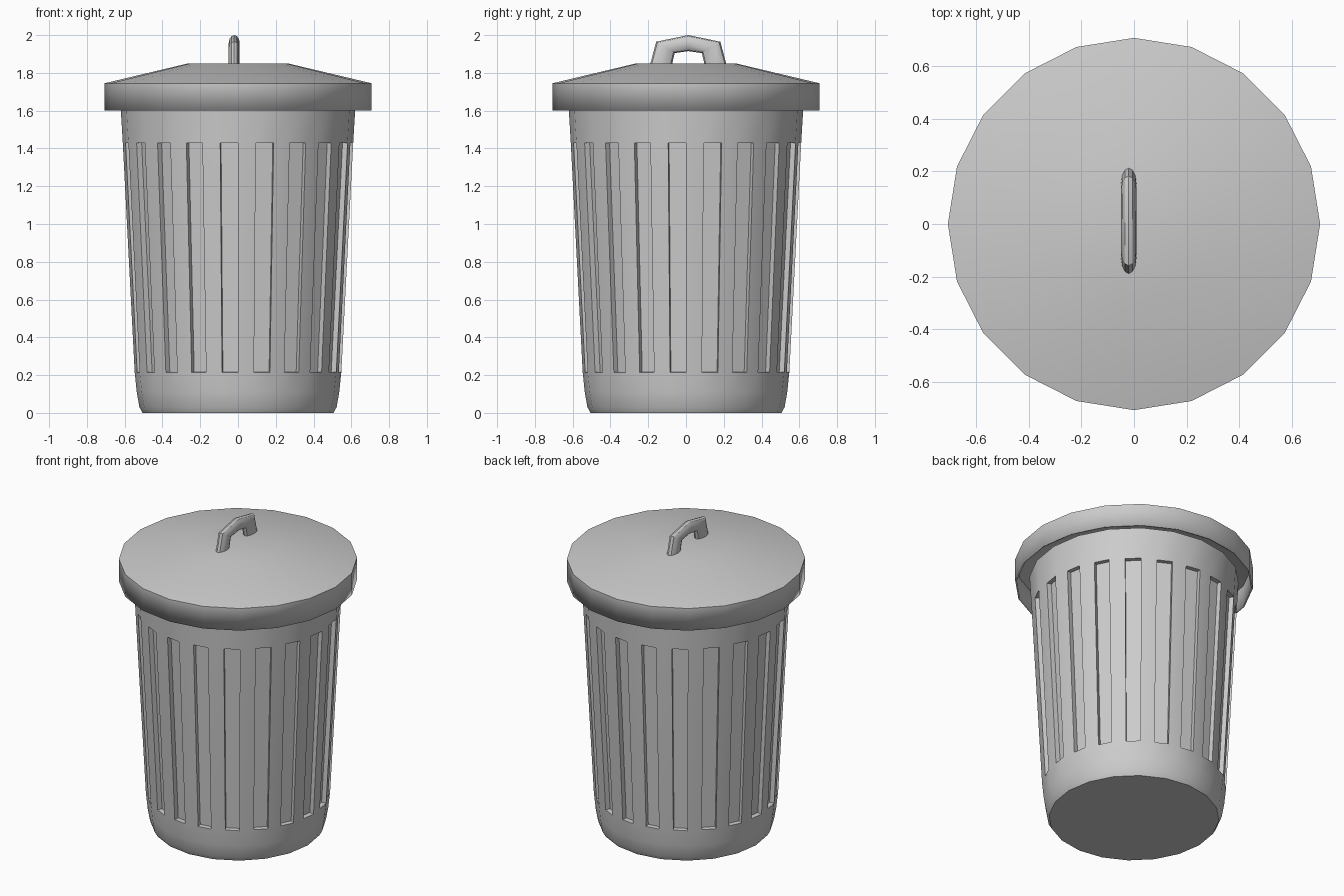
import bpy, bmesh
from math import pi, cos, sin, radians

if "Cube" in bpy.data.objects:
    bpy.data.objects.remove(bpy.data.objects["Cube"])


def finish(bm, name):
    bm.normal_update()
    mesh = bpy.data.meshes.new(name)
    bm.to_mesh(mesh)
    bm.free()
    ob = bpy.data.objects.new(name, mesh)
    bpy.context.collection.objects.link(ob)
    bpy.ops.object.select_all(action='DESELECT')
    ob.select_set(True)
    bpy.context.view_layer.objects.active = ob
    bpy.ops.object.shade_smooth_by_angle(angle=radians(30))
    return ob


def bridge(bm, rings):
    """Quads between successive closed rings; returns one face list per band."""
    bands = []
    for a, b in zip(rings, rings[1:]):
        n = len(a)
        bands.append([bm.faces.new((a[i], a[(i + 1) % n], b[(i + 1) % n], b[i]))
                      for i in range(n)])
    return bands


SIDES = 20

# Body: tapered 20-gon, each side split in half so alternate halves can be recessed
bm = bmesh.new()
profile = [(0.505, 0), (0.522, 0.03), (0.536, 0.11), (0.547, 0.215),
           (0.61, 1.43), (0.622, 1.63)]
rings = []
for r, z in profile:
    ring = []
    for k in range(2 * SIDES):
        a = k * pi / SIDES
        rr = r * (cos(pi / SIDES) if k % 2 else 1)
        ring.append(bm.verts.new((rr * cos(a), rr * sin(a), z)))
    rings.append(ring)
bands = bridge(bm, rings)
bm.faces.new(rings[0][::-1])
bm.normal_update()
# Vertical grooves pressed into the wall
grooves = bmesh.ops.extrude_discrete_faces(bm, faces=bands[3][1::2])["faces"]
for f in grooves:
    shift = f.normal * -0.03
    for v in f.verts:
        v.co += shift
finish(bm, "bin_body")

# Lid: upright rim, shallow cone and small flat crown, open underneath
bm = bmesh.new()
rings = [[bm.verts.new((r * cos(k * 2 * pi / SIDES), r * sin(k * 2 * pi / SIDES), z))
          for k in range(SIDES)]
         for r, z in [(0.707, 1.60), (0.707, 1.745), (0.265, 1.85)]]
bridge(bm, rings)
bm.faces.new(rings[-1])
lid = finish(bm, "lid")
shell = lid.modifiers.new("thickness", 'SOLIDIFY')
shell.thickness = 0.01
shell.offset = -1

# Handle: oval section swept over (outer y, outer z, inner y, inner z) stations
half = [(-0.203, 1.84, -0.087, 1.84), (-0.170, 1.965, -0.072, 1.905)]
stations = half + [(0, 2.0, 0, 1.915)] + [(-a, b, -c, d) for a, b, c, d in half[::-1]]
bm = bmesh.new()
rings = []
for oy, oz, iy, iz in stations:
    ring = []
    for k in range(12):
        a = k * pi / 6
        t = (1 - cos(a)) / 2
        ring.append(bm.verts.new((-0.02 + 0.029 * sin(a),
                                  0.012 + oy + (iy - oy) * t, oz + (iz - oz) * t)))
    rings.append(ring)
bridge(bm, rings)
bm.faces.new(rings[0][::-1])
bm.faces.new(rings[-1])
bmesh.ops.recalc_face_normals(bm, faces=bm.faces[:])
finish(bm, "lid_handle")
